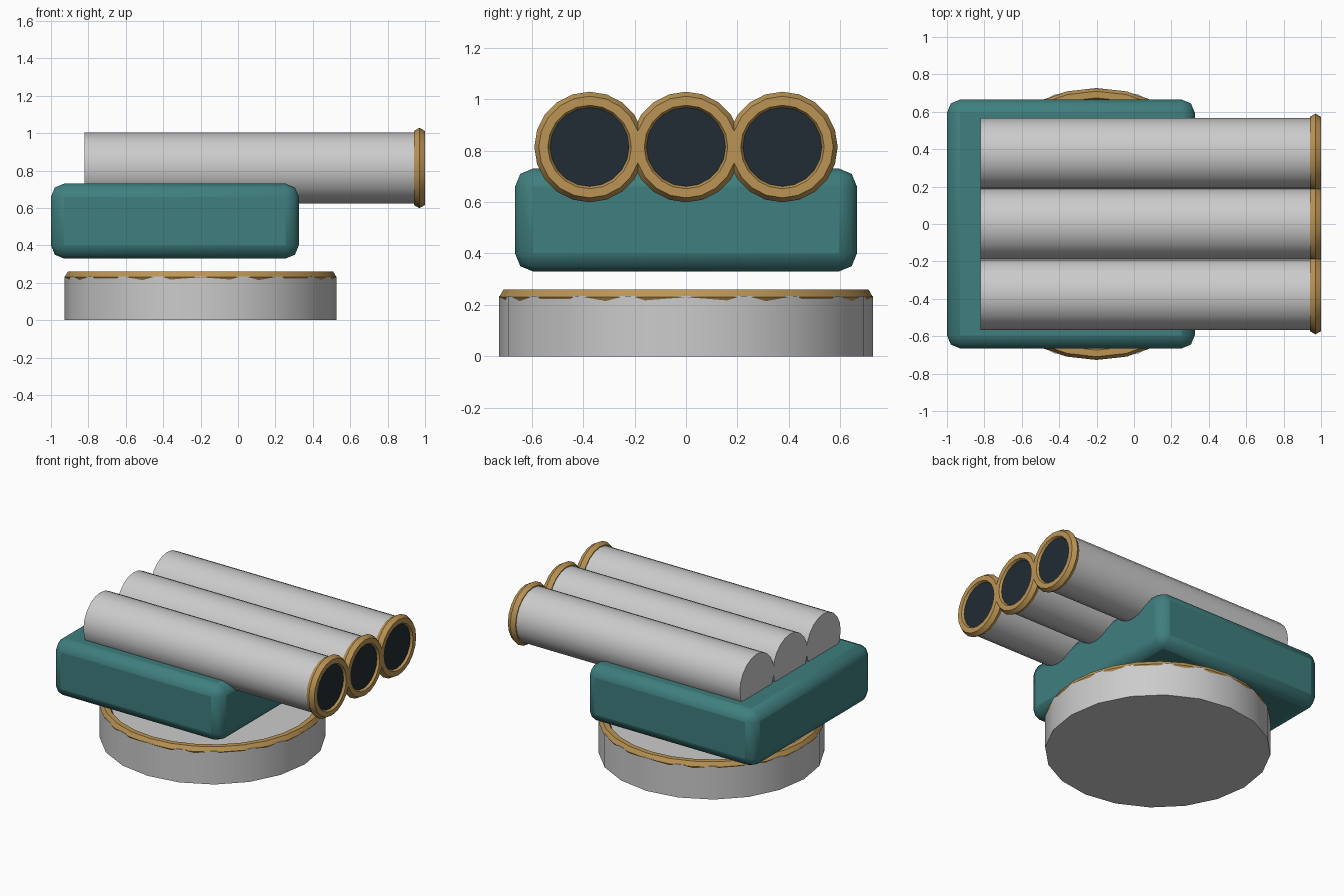
import bpy
from math import pi, radians

if "Cube" in bpy.data.objects:
    bpy.data.objects.remove(bpy.data.objects["Cube"])


def material(name, rgb):
    m = bpy.data.materials.new(name)
    m.diffuse_color = (*rgb, 1)
    m.use_nodes = True
    m.node_tree.nodes["Principled BSDF"].inputs["Base Color"].default_value = m.diffuse_color
    return m


TEAL = material("teal_paint", (0.05, 0.21, 0.21))
BRASS = material("brass", (0.50, 0.30, 0.09))
DARK = material("dark_bore", (0.015, 0.025, 0.033))
ALONG_X = (0, pi / 2, 0)


def finish(name, mat=None):
    o = bpy.context.object
    o.name = name
    if mat:
        o.data.materials.append(mat)
    bpy.ops.object.shade_smooth_by_angle(angle=radians(35))
    return o


def cylinder(name, radius, depth, loc, rot=(0, 0, 0), sides=20, mat=None):
    bpy.ops.mesh.primitive_cylinder_add(vertices=sides, radius=radius, depth=depth,
                                        location=loc, rotation=rot)
    return finish(name, mat)


def ring(name, major, minor, loc, rot=(0, 0, 0), sides=20):
    # hexagonal section gives a flat lip with chamfered edges
    bpy.ops.mesh.primitive_torus_add(major_radius=major, minor_radius=minor,
                                     major_segments=sides, minor_segments=6,
                                     location=loc, rotation=rot)
    return finish(name, BRASS)


# Round base with brass rim
cylinder("base", 0.727, 0.235, (-0.2, 0, 0.1175))
ring("base_rim", 0.692, 0.035, (-0.2, 0, 0.23), sides=28)

# Rounded housing block, floating just above the base
bpy.ops.mesh.primitive_cube_add(size=1, location=(-0.3375, 0, 0.53))
bpy.context.object.scale = (1.325, 1.33, 0.40)
bpy.ops.object.transform_apply(location=False, rotation=False, scale=True)
housing = finish("housing", TEAL)
bevel = housing.modifiers.new("rounding", 'BEVEL')
bevel.width = 0.07
bevel.segments = 2

# Three barrels, each with a brass muzzle ring and a dark bore
for label, y in (("front", -0.375), ("middle", 0), ("rear", 0.375)):
    z = 0.814
    cylinder(label + "_barrel", 0.191, 1.79, (0.075, y, z), ALONG_X)
    ring(label + "_muzzle_ring", 0.18, 0.035, (0.97, y, z), ALONG_X)
    cylinder(label + "_bore", 0.156, 0.06, (0.955, y, z), ALONG_X, mat=DARK)
